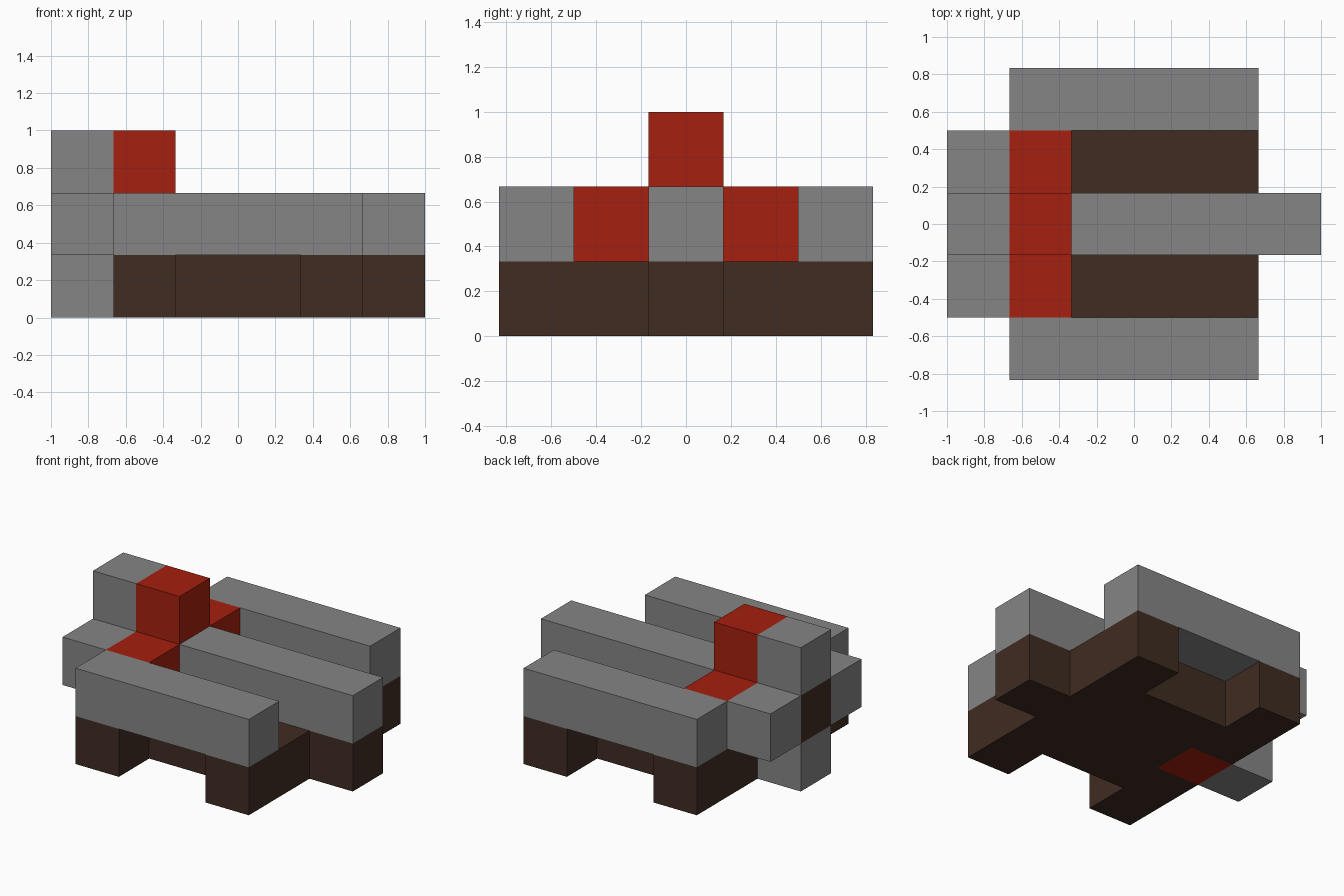
import bpy
import bmesh
from mathutils import Vector

cube = bpy.data.objects.get("Cube")
if cube:
    bpy.data.objects.remove(cube, do_unlink=True)

UNIT = 1 / 3                        # edge of one block
ORIGIN = Vector((-3, -2.5, 0))      # grid corner, in blocks


def material(name, rgb):
    mat = bpy.data.materials.new(name)
    mat.use_nodes = True
    colour = (*rgb, 1)
    mat.diffuse_color = colour
    mat.node_tree.nodes["Principled BSDF"].inputs["Base Color"].default_value = colour
    return mat


grey = material("stone grey", (0.235, 0.235, 0.235))
red = material("brick red", (0.376, 0.0144, 0.0044))
brown = material("dark brown", (0.051, 0.025, 0.016))


def block(name, mat, start, size=(1, 1, 1)):
    """Box covering whole grid cells, from cell start over size cells."""
    start, size = Vector(start), Vector(size)
    centre = (ORIGIN + start + size / 2) * UNIT
    bm = bmesh.new()
    bmesh.ops.create_cube(bm, size=1)
    bmesh.ops.scale(bm, vec=size * UNIT, verts=bm.verts)
    bmesh.ops.translate(bm, vec=centre, verts=bm.verts)
    mesh = bpy.data.meshes.new(name)
    bm.to_mesh(mesh)
    bm.free()
    mesh.materials.append(mat)
    obj = bpy.data.objects.new(name, mesh)
    bpy.context.collection.objects.link(obj)


# Parts repeated on both sides: feet, base halves, side bars, red seats, rear wings
for side, outer, inner in (("right", 0, 1), ("left", 4, 3)):
    block(f"rear_foot_{side}", brown, (1, outer, 0))
    block(f"front_foot_{side}", brown, (4, outer, 0))
    block(f"base_{side}", brown, (1, inner, 0), (4, 1, 1))
    block(f"side_bar_{side}", grey, (1, outer, 1), (4, 1, 1))
    block(f"seat_{side}", red, (1, inner, 1))
    block(f"rear_wing_{side}", grey, (0, inner, 1))

# Centre line: base with nose, upper bar and red floor plug
block("base_centre", brown, (2, 2, 0), (4, 1, 1))
block("centre_bar", grey, (2, 2, 1), (4, 1, 1))
block("floor_plug", red, (1, 2, 0))
block("tower_core", red, (1, 2, 1))
block("tower_top", red, (1, 2, 2))

# Rear column
block("rear_column_bottom", grey, (0, 2, 0))
block("rear_column_middle", brown, (0, 2, 1))
block("rear_column_top", grey, (0, 2, 2))
